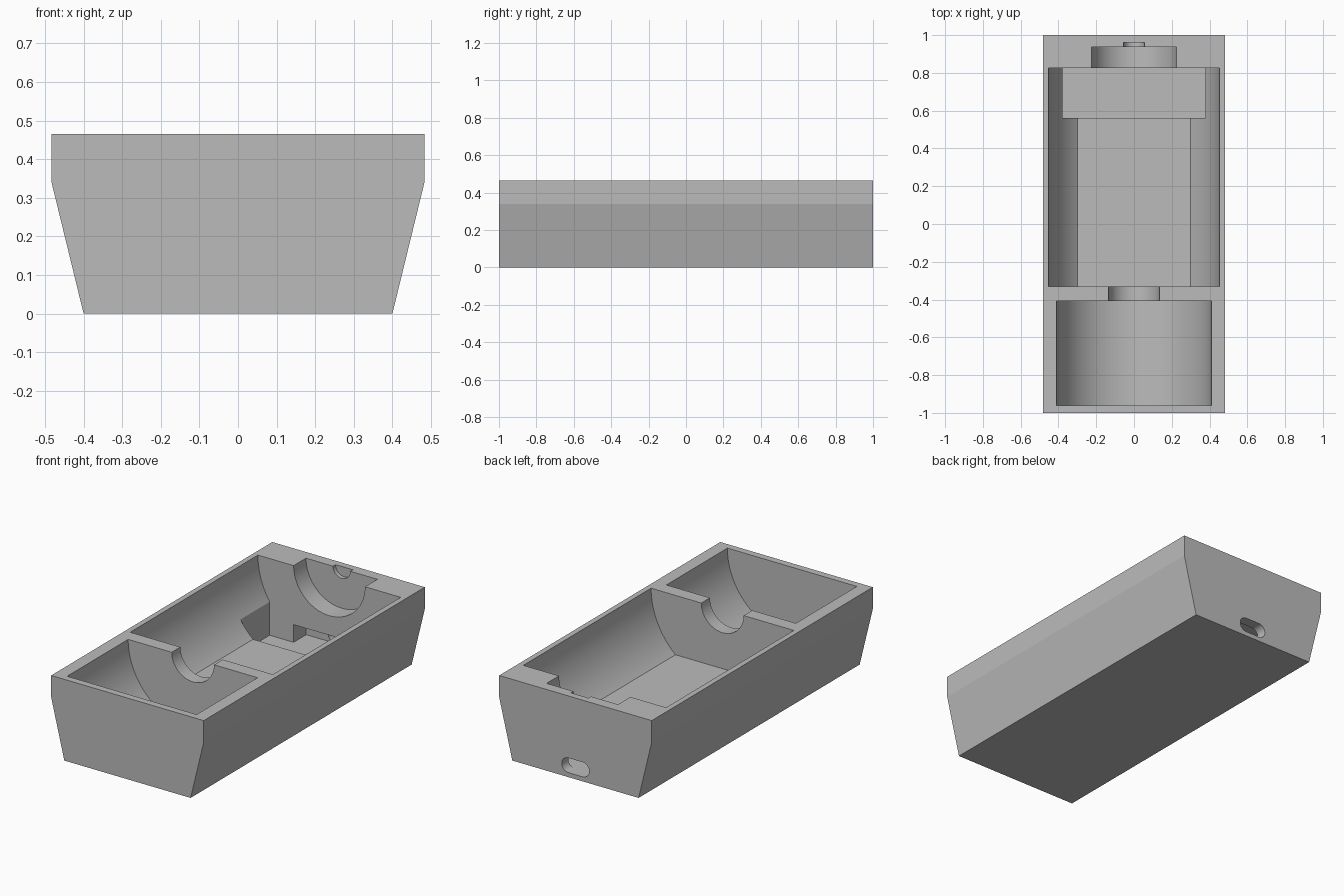
import bpy, bmesh, math

cube = bpy.data.objects.get("Cube")
if cube:
    bpy.data.objects.remove(cube, do_unlink=True)

TOP = 0.465

grey = bpy.data.materials.new("plain grey")
grey.use_nodes = True
grey.diffuse_color = (0.5, 0.5, 0.5, 1)
grey.node_tree.nodes["Principled BSDF"].inputs["Base Color"].default_value = (0.5, 0.5, 0.5, 1)


def extrude(name, profile, y0, y1):
    """Extrude an (x, z) outline along y."""
    bm = bmesh.new()
    face = bm.faces.new([bm.verts.new((x, y0, z)) for x, z in profile])
    made = bmesh.ops.extrude_face_region(bm, geom=[face])["geom"]
    bmesh.ops.translate(bm, vec=(0, y1 - y0, 0),
                        verts=[g for g in made if isinstance(g, bmesh.types.BMVert)])
    bmesh.ops.recalc_face_normals(bm, faces=bm.faces)
    mesh = bpy.data.meshes.new(name)
    bm.to_mesh(mesh)
    bm.free()
    mesh.materials.append(grey)
    obj = bpy.data.objects.new(name, mesh)
    bpy.context.collection.objects.link(obj)
    return obj


def trough(radius, floor=None, steps=32):
    """Half-round outline hanging from the top face, with an optional flat floor."""
    end = math.pi / 2 if floor is None else math.asin((TOP - floor) / radius)
    right = [(radius * math.cos(end * i / steps), TOP - radius * math.sin(end * i / steps))
             for i in range(steps + 1)]
    left = [(-x, z) for x, z in reversed(right)]
    if floor is None:
        left = left[1:]
    return [(radius, TOP + 0.1)] + right + left + [(-radius, TOP + 0.1)]


def box(half, z0, z1):
    return [(-half, z0), (half, z0), (half, z1), (-half, z1)]


def slot(half, radius, z, steps=16):
    """Rounded slot outline."""
    pts = []
    for side, start in ((1, -math.pi / 2), (-1, math.pi / 2)):
        for i in range(steps + 1):
            a = start + math.pi * i / steps
            pts.append((side * (half - radius) + radius * math.cos(a), z + radius * math.sin(a)))
    return pts


# Tapered outer block
body = extrude("tray_body", [(-0.4, 0), (0.4, 0), (0.483, 0.34), (0.483, TOP),
                             (-0.483, TOP), (-0.483, 0.34)], -1, 1)

# Hollows, each cut into the block
cutters = [
    extrude("main_trough", trough(0.452, 0.125), -0.33, 0.826),
    extrude("front_trough", trough(0.41), -0.96, -0.408),
    extrude("divider_notch", trough(0.134), -0.45, -0.3),
    extrude("rear_notch", trough(0.226), 0.8, 0.938),
    extrude("rear_small_notch", trough(0.055), 0.92, 0.961),
    extrude("rear_pocket", box(0.378, 0.026, 0.3), 0.562, 0.826),
    extrude("socket_recess", box(0.226, 0.026, 0.127), 0.8, 0.94),
    extrude("cable_slot", slot(0.087, 0.042, 0.068), 0.9, 1.05),
]
bpy.context.view_layer.objects.active = body
for cutter in cutters:
    cutter.hide_render = True
    cut = body.modifiers.new(cutter.name, "BOOLEAN")
    cut.operation = "DIFFERENCE"
    cut.solver = "EXACT"
    cut.object = cutter
    bpy.ops.object.modifier_apply(modifier=cut.name)
    bpy.data.objects.remove(cutter, do_unlink=True)

# Smooth the round hollows, keep corners sharp
bpy.ops.object.select_all(action="DESELECT")
body.select_set(True)
bpy.ops.object.shade_smooth_by_angle(angle=math.radians(12))
